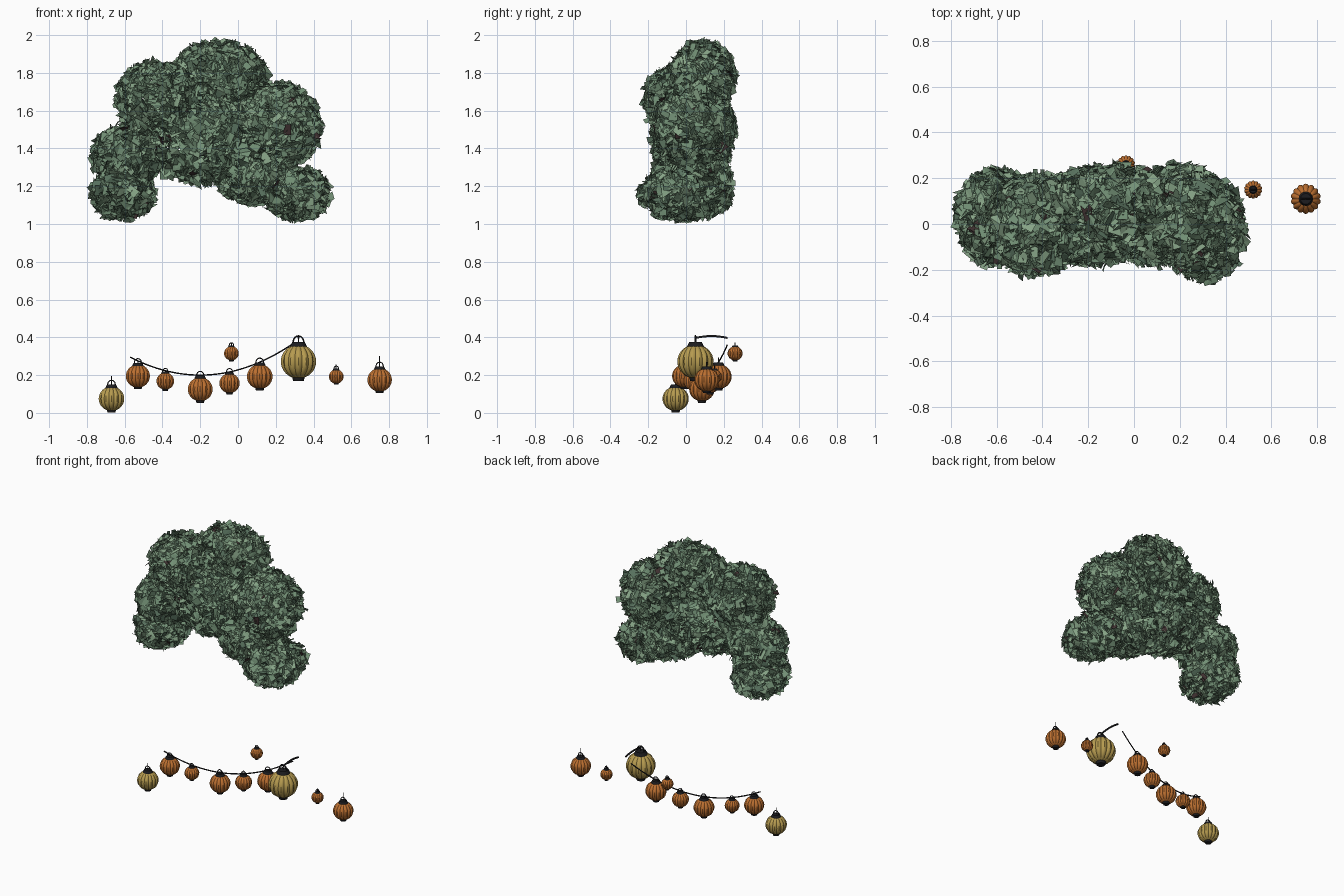
import bpy, bmesh, math, random
from mathutils import Vector

random.seed(7)
if "Cube" in bpy.data.objects:
    bpy.data.objects.remove(bpy.data.objects["Cube"])


def material(name, rgb):
    m = bpy.data.materials.new(name)
    m.use_nodes = True
    m.diffuse_color = (*rgb, 1)
    m.node_tree.nodes["Principled BSDF"].inputs["Base Color"].default_value = (*rgb, 1)
    return m


leaf_green = material("leaf green", (0.17, 0.28, 0.18))
leaf_pale = material("pale leaf green", (0.24, 0.37, 0.24))
leaf_deep = material("deep leaf green", (0.10, 0.17, 0.115))
bark = material("bark brown", (0.05, 0.03, 0.03))
orange = material("lantern orange", (0.50, 0.16, 0.03))
gold = material("lantern gold", (0.47, 0.33, 0.08))
black = material("black metal", (0.012, 0.012, 0.014))


def add_object(name, bm, mats, smooth=False):
    mesh = bpy.data.meshes.new(name)
    bm.to_mesh(mesh)
    bm.free()
    for m in mats:
        mesh.materials.append(m)
    ob = bpy.data.objects.new(name, mesh)
    bpy.context.collection.objects.link(ob)
    if smooth:
        bpy.ops.object.select_all(action="DESELECT")
        ob.select_set(True)
        bpy.context.view_layer.objects.active = ob
        bpy.ops.object.shade_smooth_by_angle(angle=math.radians(35))
    return ob


def tube(name, points, radius):
    curve = bpy.data.curves.new(name, "CURVE")
    curve.dimensions = "3D"
    curve.bevel_depth = radius
    curve.bevel_resolution = 1
    curve.use_fill_caps = True
    spline = curve.splines.new("POLY")
    spline.points.add(len(points) - 1)
    for p, co in zip(spline.points, points):
        p.co = (*co, 1)
    curve.materials.append(black)
    ob = bpy.data.objects.new(name, curve)
    bpy.context.collection.objects.link(ob)


# Foliage: leaf cards scattered over overlapping clumps (centre, radii)
clumps = [
    ((-0.61, 0.03, 1.16), (0.16, 0.20, 0.13)),
    ((-0.59, 0.03, 1.36), (0.17, 0.19, 0.17)),
    ((-0.43, 0.00, 1.66), (0.21, 0.21, 0.19)),
    ((-0.10, 0.09, 1.78), (0.25, 0.16, 0.18)),
    ((-0.18, 0.03, 1.45), (0.31, 0.20, 0.23)),
    ((0.20, 0.04, 1.52), (0.23, 0.21, 0.22)),
    ((0.31, -0.02, 1.16), (0.17, 0.22, 0.13)),
    ((0.10, 0.03, 1.25), (0.20, 0.20, 0.14)),
]


def depth(p, clump):
    return math.sqrt(sum(((a - c) / r) ** 2 for a, c, r in zip(p, *clump)))


def random_direction():
    return Vector([random.gauss(0, 1) for _ in range(3)]).normalized()


def leaf(bm, p, normal, size):
    n = (normal + random_direction() * 0.85).normalized()
    u = n.cross(random_direction()).normalized()
    v = n.cross(u)
    length, width = size, size * random.uniform(0.55, 0.9)
    corners = [(-1, -0.7), (1, -0.9), (0.85, 0.9), (-1.1, 0.6)]
    verts = [bm.verts.new(p + u * a * length + v * b * width
                          + n * random.uniform(-0.3, 0.3) * size) for a, b in corners]
    kind = random.choices(range(4), (60, 25, 14, 1))[0]
    for trio in ((0, 1, 2), (0, 2, 3)):
        bm.faces.new([verts[i] for i in trio]).material_index = kind


bm = bmesh.new()
for clump in clumps:
    centre, radii = Vector(clump[0]), Vector(clump[1])
    area = radii.x * radii.y + radii.y * radii.z + radii.z * radii.x
    for _ in range(int(area * 12500)):
        d = random_direction()
        p = centre + d * radii * random.uniform(0.82, 1.06)
        if any(depth(p, c) < 0.8 for c in clumps if c is not clump):
            continue
        normal = Vector([a / r for a, r in zip(d, radii)]).normalized()
        leaf(bm, p, normal, random.uniform(0.02, 0.036))
add_object("foliage", bm, [leaf_green, leaf_pale, leaf_deep, bark])


def lantern(name, x, y, z, r, paper, hang):
    centre = Vector((x, y, z))
    # Ribbed paper globe
    bm = bmesh.new()
    bmesh.ops.create_uvsphere(bm, u_segments=56, v_segments=16, radius=r)
    for v in bm.verts:
        rib = 0.91 + 0.11 * abs(math.sin(7 * math.atan2(v.co.y, v.co.x)))
        v.co = Vector((v.co.x * rib, v.co.y * rib, v.co.z * 0.96)) + centre
    add_object(name + "_globe", bm, [paper], True)
    # Metal caps, top and bottom
    bm = bmesh.new()
    for side, base, tip in ((1, 0.48, 0.36), (-1, 0.36, 0.30)):
        made = bmesh.ops.create_cone(bm, cap_ends=True, segments=16, radius1=r * base,
                                     radius2=r * tip, depth=r * 0.24)
        for v in made["verts"]:
            v.co = Vector((v.co.x, v.co.y, side * (v.co.z + r * 0.97))) + centre
    bmesh.ops.recalc_face_normals(bm, faces=bm.faces)
    add_object(name + "_caps", bm, [black], True)
    # Wire handle and hanging cord
    top = z + r * 1.08
    arc = [math.pi * i / 12 for i in range(13)]
    tube(name + "_handle", [(x + r * 0.3 * math.cos(a), y, top + r * 0.36 * math.sin(a))
                            for a in arc], max(0.003, r * 0.05))
    if hang > top:
        tube(name + "_cord", [(x, y, top), (x, y, hang)], 0.0025)


def line_y(x):
    return 0.14 + 0.28 * x


def line_z(x):
    return 0.2 + 0.69 * (x + 0.2) ** 2


# Lanterns strung along the sagging line
for i, (x, z, r) in enumerate([(-0.53, 0.195, 0.064), (-0.385, 0.168, 0.047),
                               (-0.20, 0.125, 0.066), (-0.045, 0.157, 0.054),
                               (0.115, 0.192, 0.068)]):
    lantern(f"string_lantern_{i + 1}", x, line_y(x), z, r, orange, line_z(x))

# Free hanging lanterns
lantern("low_gold_lantern", -0.67, -0.055, 0.075, 0.068, gold, 0.195)
lantern("large_gold_lantern", 0.32, 0.05, 0.272, 0.094, gold, 0.40)
lantern("small_back_lantern", -0.035, 0.26, 0.315, 0.039, orange, 0.37)
lantern("small_side_lantern", 0.52, 0.15, 0.192, 0.039, orange, 0.255)
lantern("end_lantern", 0.75, 0.11, 0.175, 0.065, orange, 0.30)

# Sagging line and the short arm holding the large lantern
span = [-0.57 + 0.85 * i / 24 for i in range(25)]
tube("sagging_line", [(x, line_y(x), line_z(x)) for x in span], 0.004)
tube("lantern_arm", [(0.32, 0.05 + 0.17 * t / 8, 0.397 + 0.01 * math.sin(math.pi * t / 8))
                     for t in range(9)], 0.006)
